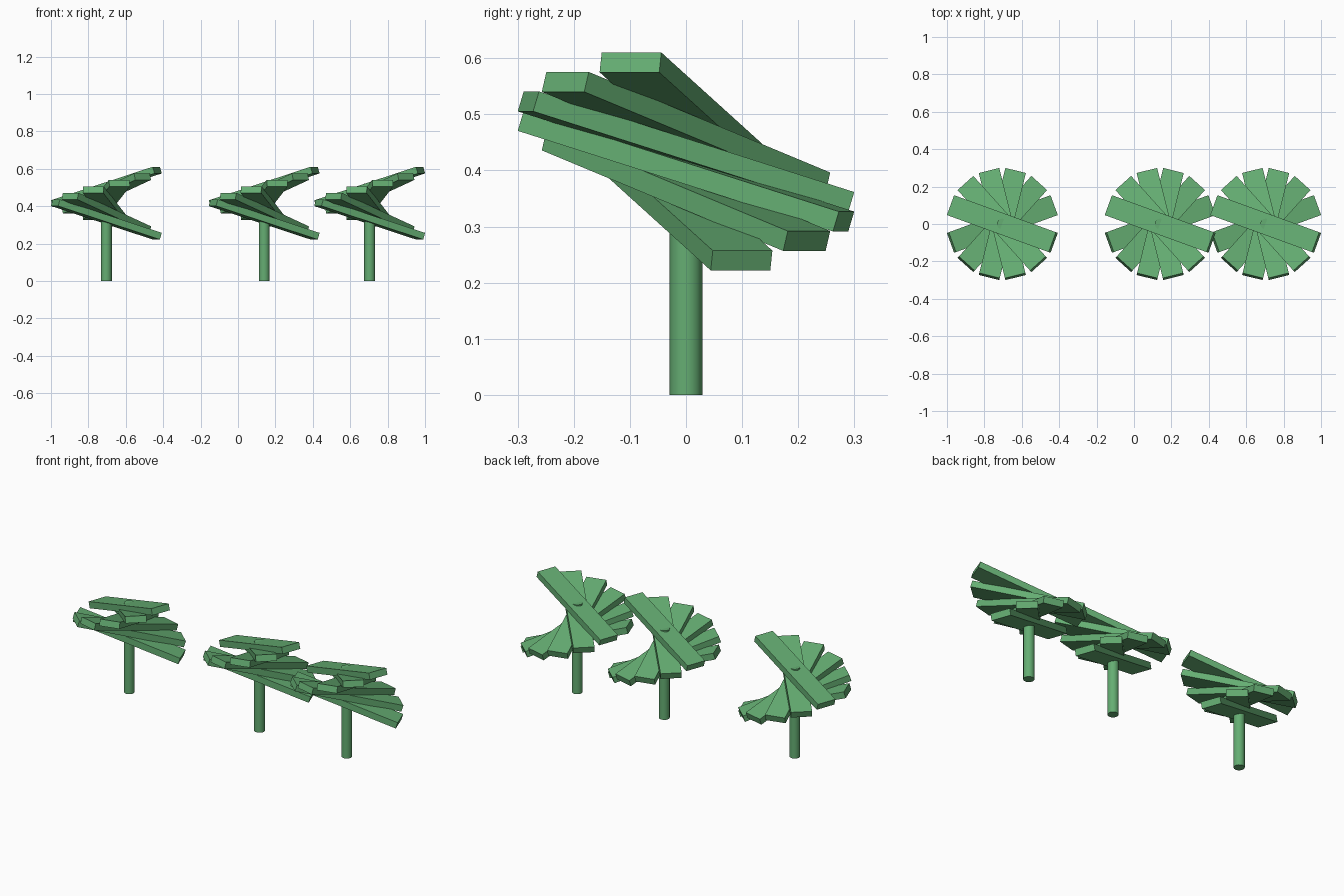
import bpy
from math import radians
from mathutils import Matrix

if "Cube" in bpy.data.objects:
    bpy.data.objects.remove(bpy.data.objects["Cube"])

green = bpy.data.materials.new("leaf_green")
green.diffuse_color = (0.13, 0.42, 0.17, 1)
green.use_nodes = True
green.node_tree.nodes["Principled BSDF"].inputs["Base Color"].default_value = green.diffuse_color

SLATS, STEP, RISE = 6, 28, 0.0348
LENGTH, WIDTH, THICK, TILT = 0.606, 0.113, 0.037, 17.2


def slat(name, x, z, turn):
    # thin bar, +x end tilted up, then turned about the stem
    bpy.ops.mesh.primitive_cube_add(size=1)
    ob = bpy.context.object
    ob.name = name
    ob.data.transform(Matrix.Diagonal((LENGTH, WIDTH, THICK, 1)))
    ob.matrix_world = (Matrix.Translation((x, 0, z))
                       @ Matrix.Rotation(radians(turn), 4, 'Z')
                       @ Matrix.Rotation(radians(-TILT), 4, 'Y'))
    ob.data.materials.append(green)


def stem(name, x, height):
    bpy.ops.mesh.primitive_cylinder_add(vertices=16, radius=0.029, depth=height,
                                        location=(x, 0, height / 2))
    ob = bpy.context.object
    ob.name = name
    ob.data.materials.append(green)
    bpy.ops.object.shade_smooth_by_angle(angle=radians(40))


# three identical plants, each a stem with a spiral stack of slats
for p, x in enumerate((-0.704, 0.14, 0.704)):
    stem(f"stem_{p + 1}", x, 0.522)
    for i in range(SLATS):
        slat(f"leaf_slat_{p + 1}_{i + 1}", x, 0.503 - RISE * i, -20 - STEP * i)
